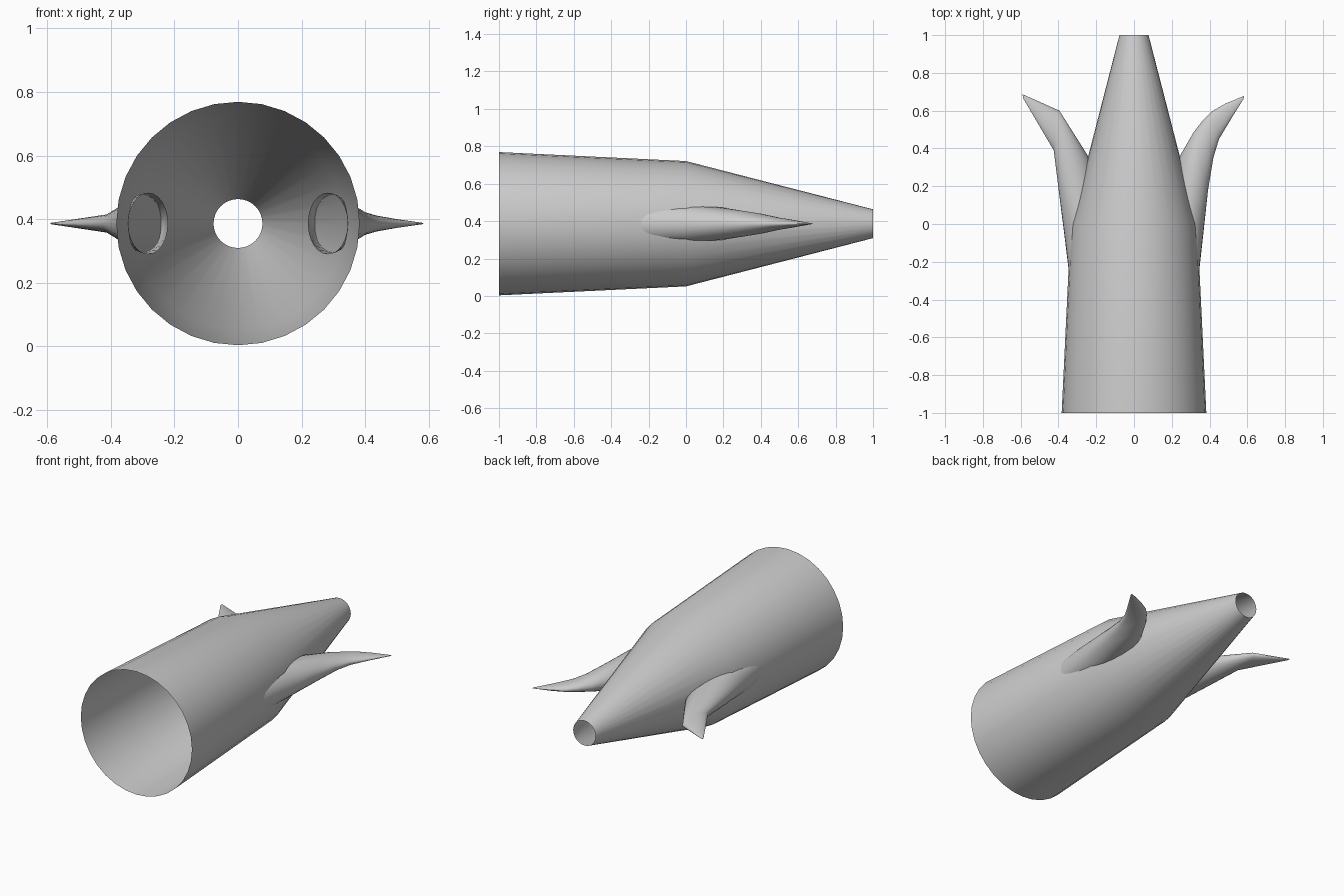
import bpy, bmesh
from math import pi, sin, cos, radians
from mathutils import Vector

if "Cube" in bpy.data.objects:
    bpy.data.objects.remove(bpy.data.objects["Cube"])

ZC = 0.386


def loft(name, rings):
    """Open tube through rings of equal point count."""
    bm = bmesh.new()
    loops = [[bm.verts.new(p) for p in r] for r in rings]
    n = len(rings[0])
    for a, b in zip(loops, loops[1:]):
        for i in range(n):
            j = (i + 1) % n
            bm.faces.new((a[i], a[j], b[j], b[i]))
    bmesh.ops.recalc_face_normals(bm, faces=bm.faces)
    me = bpy.data.meshes.new(name)
    bm.to_mesh(me)
    bm.free()
    ob = bpy.data.objects.new(name, me)
    bpy.context.collection.objects.link(ob)
    bpy.context.view_layer.objects.active = ob
    ob.select_set(True)
    bpy.ops.object.shade_smooth_by_angle(angle=radians(40))
    ob.select_set(False)
    return ob


def ring(inner, outer, half_z, n):
    """Ellipse spanning two (x, y) points, with a vertical half height."""
    a, b = Vector((*inner, ZC)), Vector((*outer, ZC))
    c, u = (a + b) / 2, (b - a) / 2
    return [c + u * cos(t) + Vector((0, 0, half_z)) * sin(t)
            for t in (2 * pi * i / n for i in range(n))]


# tapered tubular body, open at both ends
loft("body", [ring((-r, y), (r, y), r, 32)
              for y, r in ((-1, 0.383), (0, 0.335), (1, 0.077))])

# hollow fins: inner edge point, outer edge point, half height
left_sections = [
    ((-0.22, -0.22), (-0.345, -0.25), 0.097),
    ((-0.237, 0.35), (-0.366, -0.08), 0.090),
    ((-0.395, 0.60), (-0.425, 0.39), 0.029),
    ((-0.59, 0.687), (-0.588, 0.667), 0.002),
]
right_sections = [
    ((0.22, -0.22), (0.345, -0.25), 0.097),
    ((0.237, 0.35), (0.364, -0.08), 0.090),
    ((0.315, 0.485), (0.392, 0.18), 0.060),
    ((0.365, 0.55), (0.420, 0.35), 0.037),
    ((0.41, 0.595), (0.450, 0.45), 0.026),
    ((0.485, 0.638), (0.510, 0.55), 0.014),
    ((0.583, 0.678), (0.580, 0.662), 0.002),
]
for name, sections in (("left_fin", left_sections), ("right_fin", right_sections)):
    loft(name, [ring(*s, 24) for s in sections])
